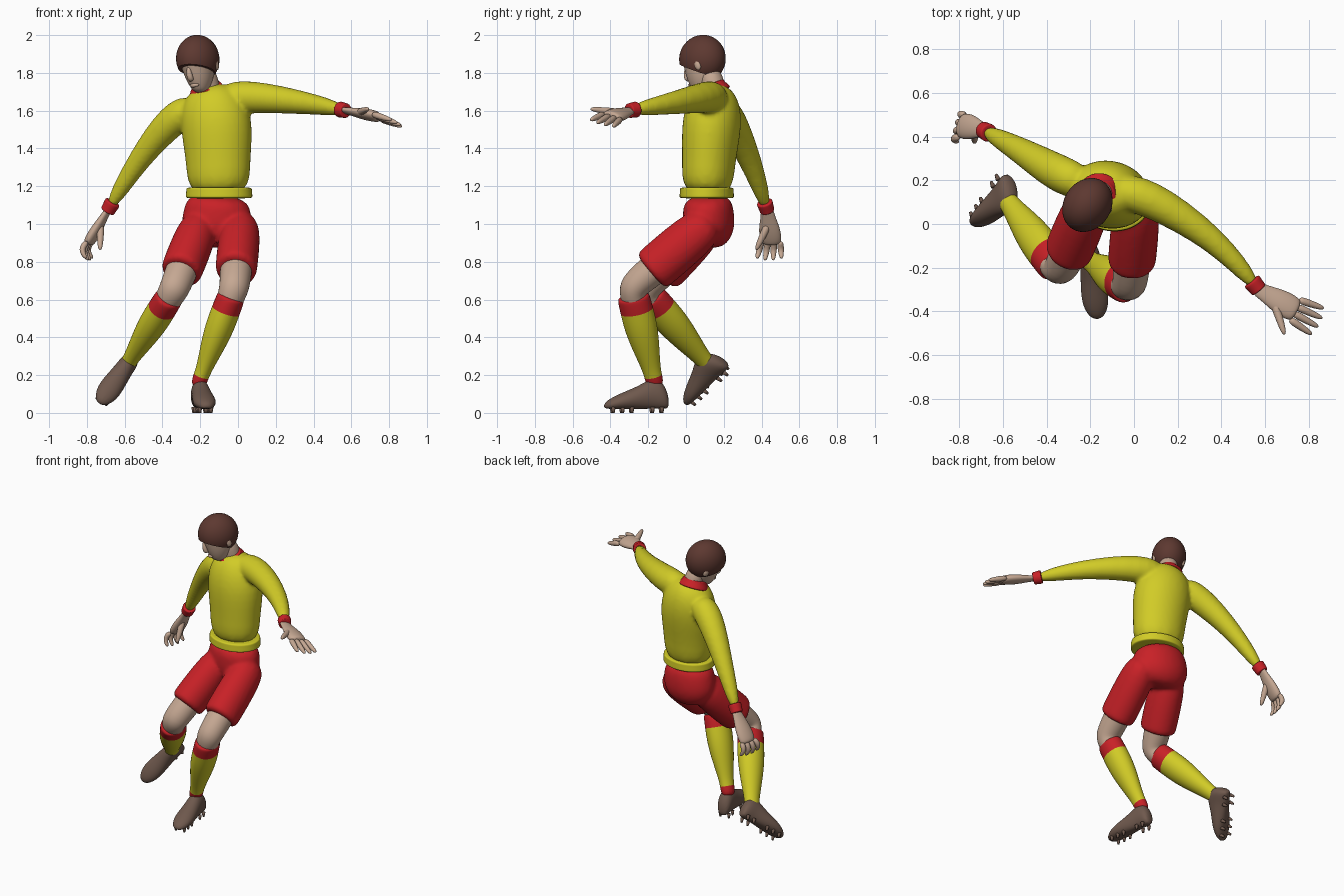
import bpy, bmesh
from math import sin, cos, pi, radians
from mathutils import Vector, Matrix

if "Cube" in bpy.data.objects:
    bpy.data.objects.remove(bpy.data.objects["Cube"])


def material(name, *rgb):
    m = bpy.data.materials.new(name)
    m.use_nodes = True
    m.diffuse_color = (*rgb, 1)
    m.node_tree.nodes["Principled BSDF"].inputs["Base Color"].default_value = (*rgb, 1)
    return m


def point(x, y, z):
    return Vector((x, y, z))


YELLOW = material("yellow cloth", .64, .6, .02)
RED = material("red cloth", .58, .015, .02)
SKIN = material("skin", .56, .39, .29)
HAIR = material("dark brown hair", .11, .04, .03)
LEATHER = material("brown leather", .16, .1, .075)
FRONT = point(-.15, -1, 0)
UP = point(0, 0, 1)


def loft(bm, joints, widths, flat=1, ref=FRONT, bands=None, sides=12):
    """Capped tube through the joints; flat is depth divided by width."""
    loops = []
    last = len(joints) - 1
    for i, (centre, width) in enumerate(zip(joints, widths)):
        along = joints[min(i + 1, last)] - joints[max(i - 1, 0)]
        side = along.cross(ref).normalized()
        depth = side.cross(along).normalized() * flat
        angles = [2 * pi * k / sides for k in range(sides)]
        loops.append([bm.verts.new(centre + (side * cos(a) + depth * sin(a)) * width)
                      for a in angles])
    for i in range(last):
        for k in range(sides):
            j = (k + 1) % sides
            face = bm.faces.new((loops[i][k], loops[i][j], loops[i + 1][j], loops[i + 1][k]))
            face.material_index = bands[i] if bands else 0
    for loop, end in ((loops[0], 0), (loops[last], -1)):
        bm.faces.new(loop).material_index = bands[end] if bands else 0


def finish(name, bm, *mats, matrix=Matrix(), subsurf=True, merge=False):
    bmesh.ops.recalc_face_normals(bm, faces=bm.faces)
    mesh = bpy.data.meshes.new(name)
    bm.to_mesh(mesh)
    bm.free()
    mesh.shade_smooth()
    for m in mats:
        mesh.materials.append(m)
    ob = bpy.data.objects.new(name, mesh)
    ob.matrix_world = matrix
    bpy.context.collection.objects.link(ob)
    if subsurf:
        rounding = ob.modifiers.new("Round", "SUBSURF")
        rounding.levels = rounding.render_levels = 2
    if merge:
        remesh = ob.modifiers.new("Merge", "REMESH")
        remesh.mode, remesh.voxel_size, remesh.use_smooth_shade = "VOXEL", .012, True
        soften = ob.modifiers.new("Soften", "SMOOTH")
        soften.factor, soften.iterations = .5, 6
    return ob


def tube(name, mat, joints, widths, matrix=Matrix(), **shape):
    bm = bmesh.new()
    loft(bm, joints, widths, **shape)
    return finish(name, bm, mat, matrix=matrix)


def trim_band(name, mat, start, end, wide, narrow, flat=1):
    """Short cloth band with rolled edges."""
    joints = [start.lerp(end, t) for t in (-.1, 0, .2, .8, 1, 1.1)]
    tube(name, mat, joints, (wide * .9, wide, wide, narrow, narrow, narrow * .9), flat=flat)


# Skeleton of the pose
waist, neck = point(-.1, .11, 1.14), point(-.155, .15, 1.74)
arms = {"left": (point(-.1, .15, 1.66), point(.05, .14, 1.68),
                 point(.38, -.07, 1.64), point(.57, -.3, 1.6)),
        "right": (point(-.22, .18, 1.62), point(-.34, .225, 1.57),
                  point(-.53, .345, 1.34), point(-.69, .43, 1.07))}
legs = {"left": (point(.015, .11, 1), point(-.02, -.29, .66), point(-.2, -.17, .18)),
        "right": (point(-.2, .11, 1), point(-.34, -.22, .65), point(-.59, .12, .25))}

# Shirt: torso and sleeves merged into one cloth surface
shirt = bmesh.new()
loft(shirt, [waist, point(-.105, .12, 1.33), point(-.11, .135, 1.52),
             point(-.14, .15, 1.66), neck], (.175, .175, .205, .175, .09), flat=.82)
for side, arm in arms.items():
    loft(shirt, arm, (.085, .095, .06, .037))
    elbow, wrist = arm[2:]
    trim_band(side + "_cuff", RED, elbow.lerp(wrist, .84), wrist, .044, .041)
finish("shirt", shirt, YELLOW, merge=True)
trim_band("shirt_hem", YELLOW, waist, waist + UP * .05, .185, .182, flat=.81)

# Shorts: pelvis and two legs merged
shorts = bmesh.new()
loft(shorts, [waist + UP * .02, point(-.11, .12, 1.05), point(-.12, .12, .97),
              point(-.12, .09, .88)], (.17, .19, .195, .13), flat=.75)
for hip, knee, ankle in legs.values():
    loft(shorts, [hip.lerp(knee, t) for t in (-.1, .3, .7, .75)], (.1, .117, .115, .112), flat=1.1)
finish("shorts", shorts, RED, merge=True)

# Bare knees, and socks with red bands at the top and ankle
for side, (hip, knee, ankle) in legs.items():
    tube(side + "_knee", SKIN, [hip.lerp(knee, .4), hip.lerp(knee, .8), knee,
                                knee.lerp(ankle, .12), knee.lerp(ankle, .25)],
         (.09, .088, .082, .074, .066))
    sock = bmesh.new()
    loft(sock, [knee.lerp(ankle, t) for t in (.08, .1, .24, .42, .62, .85, .96, 1.1)],
         (.07, .078, .079, .08, .068, .047, .042, .042), flat=1.16, bands=[1, 1, 0, 0, 0, 0, 1])
    finish(side + "_sock", sock, YELLOW, RED)


# Studded boots, built along +x with the sole on z = 0
def boot(name, ankle, drop, forward, up):
    x = forward.normalized()
    y = up.cross(x).normalized()
    z = x.cross(y)
    frame = Matrix((x, y, z)).transposed().to_4x4()
    frame.translation = ankle - z * drop
    heights = (.08, .16, .18, .13, .085, .04)
    spots = (-.08, -.045, .01, .08, .2, .27)
    upper = bmesh.new()
    loft(upper, [point(s, 0, h / 2) for s, h in zip(spots, heights)],
         (.03, .05, .05, .057, .07, .025), ref=UP)
    for v in upper.verts:
        offset = v.co.y
        v.co.z = .008 if v.co.z < .03 else v.co.z
        v.co.y = offset
    # Rings follow the foot height rather than its width
    for i, h in enumerate(heights):
        ring = list(upper.verts)[i * 12:(i + 1) * 12]
        for k, v in enumerate(ring):
            v.co = (spots[i], v.co.y, max(.008, h / 2 * (1 - sin(2 * pi * k / 12))))
    finish(name, upper, LEATHER, matrix=frame)
    studs = bmesh.new()
    for s in (-.04, .01, .12, .17, .22):
        for t in (-.03, .03):
            bmesh.ops.create_cone(studs, cap_ends=True, segments=8, radius1=.007, radius2=.012,
                                  depth=.03, matrix=Matrix.Translation((s, t, .002)))
    finish(name + "_studs", studs, LEATHER, matrix=frame, subsurf=False)


boot("left_boot", legs["left"][2], .167, point(.13, -1, 0), UP)
boot("right_boot", legs["right"][2], .09, point(-.15, -.22, -.2), point(.33, -.75, .58))


# Hands: flat palm plus a fan of tapered fingers
def hand(name, wrist, knuckles, across, reach, bow, thumb):
    normal = (knuckles - wrist).cross(across)
    tube(name + "_palm", SKIN, [wrist.lerp(knuckles, t) for t in (-.15, .15, .6, 1, 1.1)],
         (.034, .038, .062, .062, .045), flat=.5, ref=normal)
    fingers = bmesh.new()
    for i in (-1.5, -.5, .5, 1.5):
        base = knuckles + across * i * .034
        tip = base + reach * (1.1 - abs(i) * .1) + across * i * .012
        loft(fingers, [base, base.lerp(tip, .5) + bow, tip], (.02, .017, .011), ref=normal)
    root = wrist.lerp(knuckles, .4)
    loft(fingers, [root, root.lerp(thumb, .6), thumb], (.024, .018, .011), ref=normal)
    finish(name + "_fingers", fingers, SKIN)


hand("left_hand", arms["left"][3], point(.73, -.39, 1.57), point(-.4, -.87, .25),
     point(.12, -.06, -.04), point(0, 0, 0), point(.69, -.51, 1.61))
hand("right_hand", arms["right"][3], point(-.785, .45, .91), point(.25, .95, 0),
     point(0, -.01, -.1), point(-.035, 0, 0), point(-.73, .37, .86))

# Neck and tilted collar
tube("neck", SKIN, [neck - UP * .1, neck, point(-.19, .11, 1.83)], (.066, .064, .06))
collar, tilt = point(-.16, .133, 1.72), FRONT * .4 + UP
trim_band("collar", RED, collar - tilt * .03, collar + tilt * .015, .1, .082)

# Head, turned and bowed; in its own frame the face looks to -y
head = (Matrix.Translation((-.213, .087, 1.873)) @ Matrix.Rotation(radians(-31), 4, "Z")
        @ Matrix.Rotation(radians(21), 4, "X") @ Matrix.Rotation(radians(-7), 4, "Y"))
ahead = point(0, -1, 0)
tube("face", SKIN, [point(0, -.068, -.165), point(0, -.06, -.15), point(0, -.035, -.1),
                    point(0, -.012, -.03), point(0, -.005, .03), UP * .1],
     (.025, .045, .073, .088, .092, .05), head, flat=1.2, ref=ahead)
tube("nose", SKIN, [point(0, -.105, 0), point(0, -.125, -.06), point(0, -.11, -.08)],
     (.01, .019, .014), head, ref=ahead)
tube("lips", SKIN, [point(-.03, -.1, -.11), point(0, -.115, -.107), point(.03, -.1, -.11)],
     (.006, .013, .006), head, ref=UP)

# Ears and sideburns
for sign, side in ((1, "left"), (-1, "right")):
    ear = bmesh.new()
    bmesh.ops.create_uvsphere(ear, u_segments=12, v_segments=8, radius=1)
    bmesh.ops.transform(ear, verts=ear.verts, matrix=Matrix.Translation(
        (sign * .09, .015, -.045)) @ Matrix.Diagonal((.014, .02, .034, 1)))
    finish(side + "_ear", ear, SKIN, matrix=head, subsurf=False)
    tube(side + "_sideburn", HAIR, [point(sign * .088, -.02, .02), point(sign * .083, -.02, -.06)],
         (.014, .01), head, flat=1.6)

# Hair cap, trimmed along a line from the forehead down to the nape
hair = bmesh.new()
bmesh.ops.create_uvsphere(hair, u_segments=32, v_segments=24, radius=1)
bmesh.ops.transform(hair, verts=hair.verts, matrix=Matrix.Diagonal((.108, .13, .128, 1)))
bmesh.ops.bisect_plane(hair, geom=hair.verts[:] + hair.edges[:] + hair.faces[:],
                       plane_co=(0, -.13, .02), plane_no=(0, .62, .78), clear_inner=True)
bmesh.ops.holes_fill(hair, edges=[e for e in hair.edges if e.is_boundary])
cap = finish("hair", hair, HAIR, matrix=head, subsurf=False)
bpy.context.view_layer.objects.active = cap
cap.select_set(True)
bpy.ops.object.shade_smooth_by_angle(angle=radians(50))
